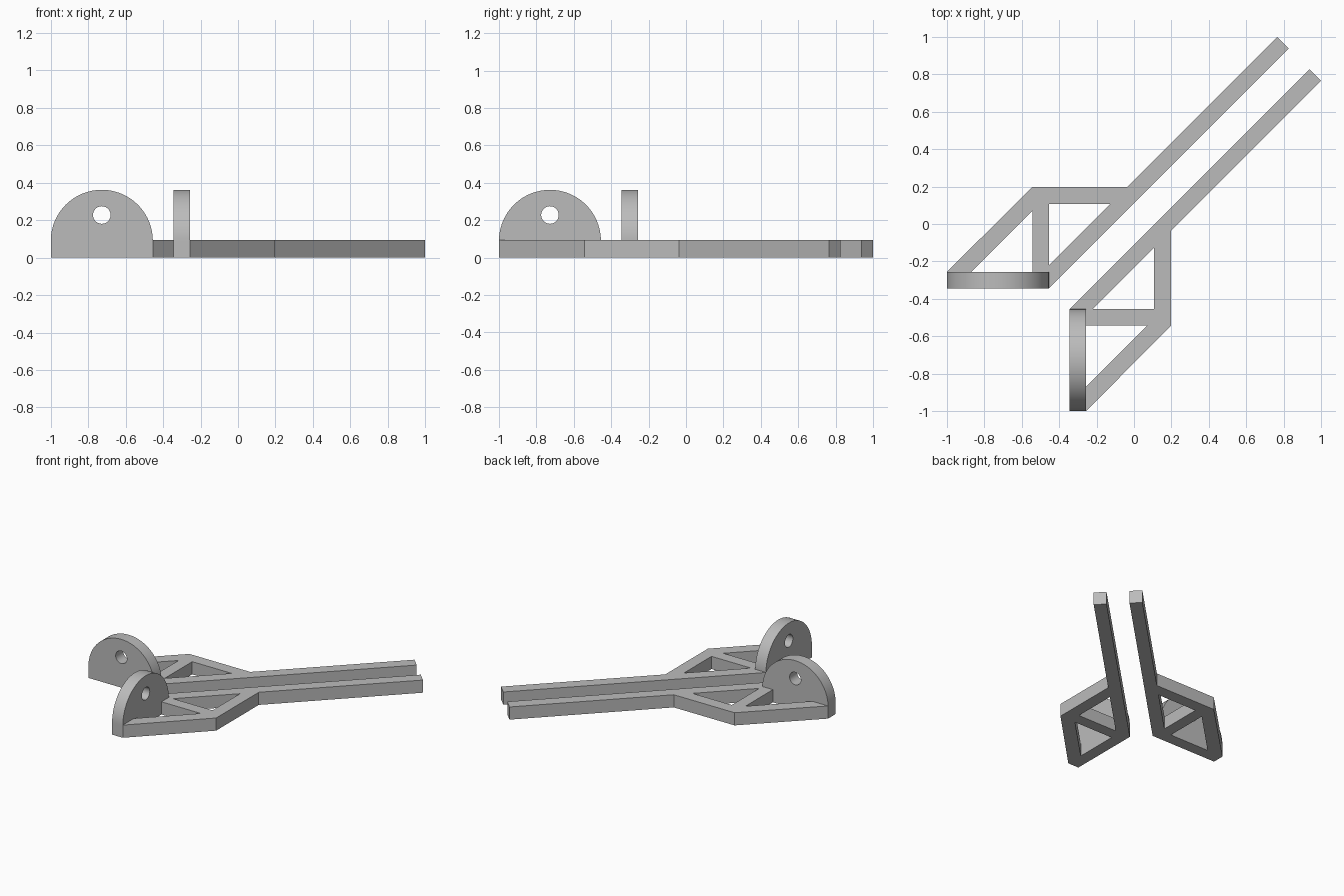
import bpy
import bmesh
from math import cos, sin, pi, radians

cube = bpy.data.objects.get("Cube")
if cube:
    bpy.data.objects.remove(cube, do_unlink=True)

gray = bpy.data.materials.new("plain gray")
gray.use_nodes = True
gray.diffuse_color = (0.5, 0.5, 0.5, 1)
gray.node_tree.nodes["Principled BSDF"].inputs["Base Color"].default_value = (0.5, 0.5, 0.5, 1)

HEIGHT = 0.095             # thickness of the flat frame
FRONT, BACK = -0.345, -0.256   # faces of the bracket
LEFT, RIGHT = -1.0, -0.455     # bracket sides
RADIUS = (RIGHT - LEFT) / 2
MIDDLE = (LEFT + RIGHT) / 2


def extruded(name, loops, depth, place):
    """Fill closed 2D loops (outline and holes), extrude, then place points."""
    bm = bmesh.new()
    for loop in loops:
        verts = [bm.verts.new((u, v, 0)) for u, v in loop]
        for a, b in zip(verts, verts[1:] + verts[:1]):
            bm.edges.new((a, b))
    bmesh.ops.triangle_fill(bm, use_beauty=True, edges=bm.edges[:])
    top = bmesh.ops.extrude_face_region(bm, geom=bm.faces[:])["geom"]
    for v in top:
        if isinstance(v, bmesh.types.BMVert):
            v.co.z += depth
    for v in bm.verts:
        v.co = place(*v.co)
    bmesh.ops.recalc_face_normals(bm, faces=bm.faces[:])
    mesh = bpy.data.meshes.new(name)
    bm.to_mesh(mesh)
    bm.free()
    mesh.materials.append(gray)
    obj = bpy.data.objects.new(name, mesh)
    bpy.context.collection.objects.link(obj)
    bpy.ops.object.select_all(action="DESELECT")
    obj.select_set(True)
    bpy.context.view_layer.objects.active = obj
    bpy.ops.object.shade_smooth_by_angle(angle=radians(30))
    return obj


# Long diagonal rail with its truss, open where it meets the bracket
frame = [(LEFT, BACK), (-0.542, 0.198), (-0.037, 0.198), (0.765, 1.0),
         (0.827, 0.938), (RIGHT, FRONT), (RIGHT, BACK), (-0.542, BACK),
         (-0.542, 0.07), (-0.868, BACK)]
window = [(RIGHT, -0.22), (RIGHT, 0.107), (-0.128, 0.107)]

# Round-topped bracket with a pin hole
arch = [(LEFT, 0), (RIGHT, 0)]
arch += [(MIDDLE + RADIUS * cos(pi * i / 48), 0.09 + RADIUS * sin(pi * i / 48))
         for i in range(49)]
pin_hole = [(MIDDLE + 0.047 * cos(pi * i / 16), 0.228 + 0.047 * sin(pi * i / 16))
            for i in range(32)]

# The two halves mirror each other across the diagonal x = y
for side, swap in (("right", False), ("left", True)):
    def turn(x, y, z):
        return (y, x, z) if swap else (x, y, z)

    extruded(side + "_rail_frame", [frame, window], HEIGHT, turn)
    extruded(side + "_bracket", [arch, pin_hole], BACK - FRONT,
             lambda u, v, w: turn(u, FRONT + w, v))
